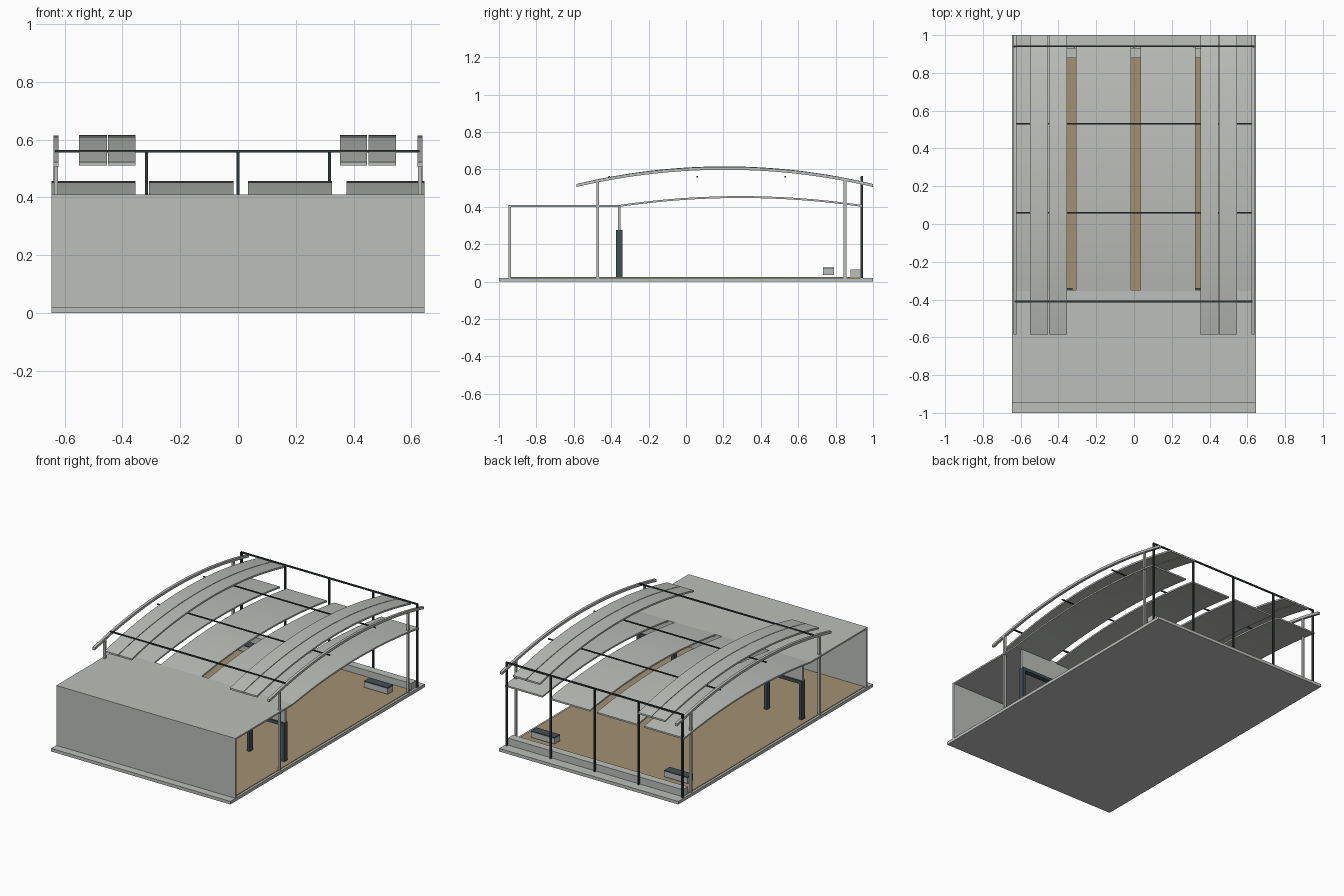
import bpy, bmesh, math

if "Cube" in bpy.data.objects:
    bpy.data.objects.remove(bpy.data.objects["Cube"])


def material(name, rgb):
    m = bpy.data.materials.new(name)
    m.diffuse_color = (*rgb, 1)
    m.use_nodes = True
    m.node_tree.nodes["Principled BSDF"].inputs["Base Color"].default_value = m.diffuse_color
    return m


CONCRETE = material("light concrete", (0.50, 0.52, 0.49))
TAN = material("tan paving", (0.36, 0.28, 0.17))
STEEL = material("dark steel", (0.03, 0.04, 0.042))
SLATE = material("slate frame", (0.055, 0.08, 0.095))


def finish(bm, name, mat):
    bmesh.ops.recalc_face_normals(bm, faces=bm.faces)
    me = bpy.data.meshes.new(name)
    bm.to_mesh(me)
    bm.free()
    me.materials.append(mat)
    ob = bpy.data.objects.new(name, me)
    bpy.context.collection.objects.link(ob)
    return ob


def box(name, x0, x1, y0, y1, z0, z1, mat):
    bm = bmesh.new()
    bmesh.ops.create_cube(bm, size=1)
    for v in bm.verts:
        v.co = ((x0 + x1) / 2 + v.co.x * (x1 - x0),
                (y0 + y1) / 2 + v.co.y * (y1 - y0),
                (z0 + z1) / 2 + v.co.z * (z1 - z0))
    return finish(bm, name, mat)


def arched_strip(name, x0, x1, y0, y1, z_end, z_peak, thick, mat, n=28):
    """Strip following a circular arc along y; z values are of the top face."""
    half, rise = (y1 - y0) / 2, z_peak - z_end
    r = (half * half + rise * rise) / (2 * rise)
    a = math.asin(half / r)
    cy, cz = (y0 + y1) / 2, z_peak - r
    bm = bmesh.new()
    rings = []
    for i in range(n + 1):
        t = -a + 2 * a * i / n
        y, z = cy + r * math.sin(t), cz + r * math.cos(t)
        rings.append([bm.verts.new(p) for p in
                      ((x0, y, z), (x1, y, z), (x1, y, z - thick), (x0, y, z - thick))])
    for p, q in zip(rings, rings[1:]):
        for k in range(4):
            bm.faces.new((p[k], p[(k + 1) % 4], q[(k + 1) % 4], q[k]))
    bm.faces.new(rings[0])
    bm.faces.new(rings[-1])
    ob = finish(bm, name, mat)
    ob.data.shade_smooth()
    ob.data.set_sharp_from_angle(angle=math.radians(30))
    return ob


# base slab, paving and rear curb
box("base_slab", -0.645, 0.645, -1, 1, 0, 0.02, CONCRETE)
box("paving", -0.63, 0.63, -0.935, 0.93, 0.02, 0.024, TAN)
box("rear_curb", -0.63, 0.63, 0.88, 0.932, 0.02, 0.066, CONCRETE)

# front wall and flat roof
box("front_wall", -0.645, 0.645, -0.948, -0.935, 0.02, 0.405, CONCRETE)
box("flat_roof", -0.645, 0.645, -0.948, -0.35, 0.40, 0.41, CONCRETE)

# lower arched roof panels
for i, (a, b) in enumerate([(-0.645, -0.355), (-0.308, -0.016), (0.034, 0.325), (0.375, 0.645)]):
    arched_strip(f"lower_roof_panel_{i}", a, b, -0.355, 0.94, 0.41, 0.457, 0.01, CONCRETE)

# upper arched roof panels
for i, (a, b) in enumerate([(-0.55, -0.454), (-0.45, -0.355), (0.352, 0.447), (0.451, 0.546)]):
    arched_strip(f"upper_roof_panel_{i}", a, b, -0.585, 1.0, 0.522, 0.616, 0.011, CONCRETE)

# parts mirrored on both sides
for s, side in ((-1, "left"), (1, "right")):
    def mbox(name, x0, x1, *rest):
        lo, hi = sorted((s * x0, s * x1))
        return box(f"{side}_{name}", lo, hi, *rest)

    lo, hi = sorted((s * 0.621, s * 0.638))
    arched_strip(f"{side}_edge_beam", lo, hi, -0.585, 1.0, 0.522, 0.614, 0.016, CONCRETE)
    for y in (-0.472, 0.85):
        mbox("column", 0.623, 0.637, y - 0.007, y + 0.007, 0.02, 0.54, CONCRETE)
    # doorway frame
    mbox("door_post_inner", 0.325, 0.345, -0.373, -0.34, 0.02, 0.275, SLATE)
    mbox("door_post_outer", 0.575, 0.595, -0.373, -0.34, 0.02, 0.275, SLATE)
    mbox("door_head", 0.345, 0.575, -0.373, -0.34, 0.255, 0.275, SLATE)
    # bench
    mbox("bench_body", 0.395, 0.565, 0.733, 0.79, 0.034, 0.069, CONCRETE)
    mbox("bench_seat", 0.395, 0.565, 0.733, 0.79, 0.069, 0.076, SLATE)

# wall strip above the doorways
box("door_header_wall", -0.595, 0.595, -0.364, -0.35, 0.275, 0.402, CONCRETE)

# rear steel posts
for i in range(5):
    x = (i - 2) * 0.3165
    box(f"rear_post_{i}", x - 0.005, x + 0.005, 0.934, 0.946, 0.02, 0.563, STEEL)

# cross rods
box("rear_rail", -0.638, 0.638, 0.936, 0.945, 0.555, 0.564, STEEL)
box("front_rail", -0.633, 0.628, -0.415, -0.406, 0.556, 0.564, STEEL)
for i, y in enumerate((0.06, 0.53)):
    box(f"cross_rod_{i}", -0.622, 0.622, y - 0.0035, y + 0.0035, 0.557, 0.564, STEEL)
